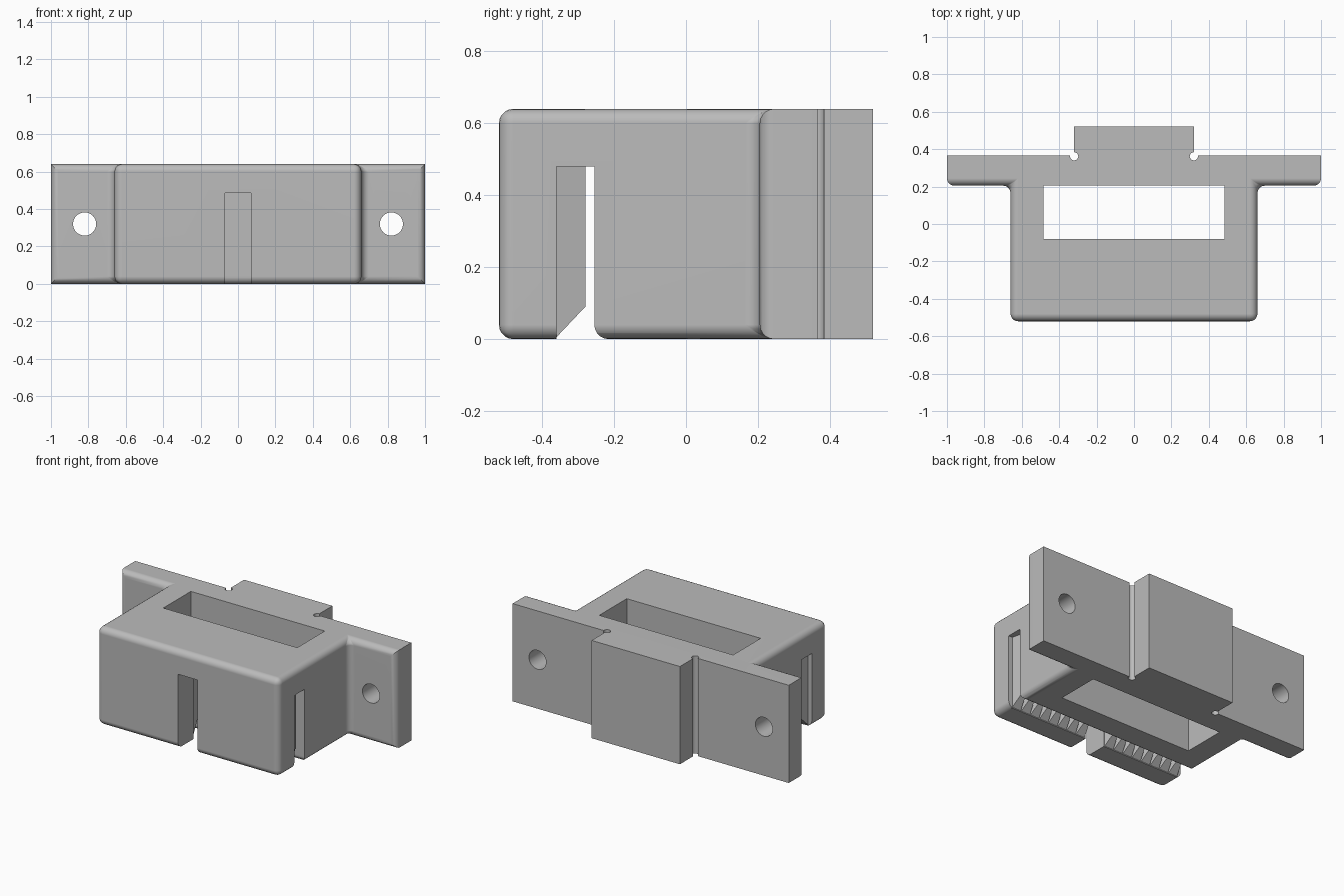
import bpy, bmesh, math
from mathutils import Vector

cube = bpy.data.objects.get("Cube")
if cube:
    bpy.data.objects.remove(cube, do_unlink=True)

grey = bpy.data.materials.new("plain_grey")
grey.use_nodes = True
colour = (0.5, 0.5, 0.5, 1)
grey.diffuse_color = colour
grey.node_tree.nodes["Principled BSDF"].inputs["Base Color"].default_value = colour

H = 0.64          # overall height
R = 0.04          # edge rounding
SLOT_TOP = 0.48


def add_object(name, bm):
    bmesh.ops.recalc_face_normals(bm, faces=bm.faces[:])
    mesh = bpy.data.meshes.new(name)
    bm.to_mesh(mesh)
    bm.free()
    mesh.materials.append(grey)
    obj = bpy.data.objects.new(name, mesh)
    bpy.context.collection.objects.link(obj)
    return obj


def prism_bm(points, axis, lo, hi):
    """Extrude a 2D outline along an axis."""
    def place(p, d):
        a, b = p
        return Vector({"x": (d, a, b), "y": (a, d, b), "z": (a, b, d)}[axis])
    bm = bmesh.new()
    face = bm.faces.new([bm.verts.new(place(p, lo)) for p in points])
    moved = bmesh.ops.extrude_face_region(bm, geom=[face])["geom"]
    verts = [v for v in moved if isinstance(v, bmesh.types.BMVert)]
    bmesh.ops.translate(bm, verts=verts, vec=place((0, 0), hi - lo))
    bmesh.ops.recalc_face_normals(bm, faces=bm.faces[:])
    return bm


def rect(x0, y0, x1, y1):
    return [(x0, y0), (x1, y0), (x1, y1), (x0, y1)]


def circle(cx, cy, r, n=32):
    return [(cx + r * math.cos(math.tau * i / n), cy + r * math.sin(math.tau * i / n))
            for i in range(n)]


def activate(obj):
    bpy.ops.object.select_all(action="DESELECT")
    obj.select_set(True)
    bpy.context.view_layer.objects.active = obj


def cut(obj, points, axis, lo, hi):
    cutter = add_object("cutter", prism_bm(points, axis, lo, hi))
    cutter.hide_render = True
    mod = obj.modifiers.new("cut", "BOOLEAN")
    mod.operation, mod.solver, mod.object = "DIFFERENCE", "EXACT", cutter
    activate(obj)
    bpy.ops.object.modifier_apply(modifier=mod.name)
    bpy.data.objects.remove(cutter, do_unlink=True)


# Body with mounting flanges and rear block, as one mirrored outline
half = [(0.66, -0.52), (0.66, 0.205), (1, 0.205), (1, 0.365), (0.32, 0.365), (0.32, 0.52)]
outline = half + [(-x, y) for x, y in reversed(half)]
bm = prism_bm(outline, "z", 0, H)
front_edges = [e for e in bm.edges if all(v.co.y < 0.21 for v in e.verts)]
bmesh.ops.bevel(bm, geom=front_edges, offset=R, segments=5, profile=0.5,
                affect="EDGES", clamp_overlap=True)
body = add_object("clamp_body", bm)

# Rectangular pocket through the body
cut(body, rect(-0.485, -0.08, 0.485, 0.205), "z", -0.1, H + 0.1)

# Belt slot with a rounded lead-in on its rear wall
back = -0.255
lead = [(back + R - R * math.cos(a), R - R * math.sin(a))
        for a in [math.pi / 2 * i / 5 for i in range(6)]]
slot = [(-0.36, -0.1), (-0.36, SLOT_TOP), (back, SLOT_TOP)] + lead + [(back + R, -0.1)]
cut(body, slot, "x", -1.1, 1.1)

# Gap in the middle of the front wall
cut(body, rect(-0.07, -0.1, 0.07, SLOT_TOP + 0.005), "y", -0.6, back)

# Screw holes and round relief grooves
for side in (-1, 1):
    cut(body, circle(side * 0.82, 0.32, 0.062), "y", 0.1, 0.6)
    cut(body, circle(side * 0.32, 0.362, 0.022, 20), "z", -0.1, H + 0.1)

activate(body)
bpy.ops.object.shade_smooth_by_angle(angle=math.radians(35))
body.modifiers.new("even_shading", "WEIGHTED_NORMAL").keep_sharp = True

# Belt teeth on the inside of the front wall, sloped at the bottom
bm = bmesh.new()
pitch = 0.07
for side in (-1, 1):
    for i in range(8):
        centre = side * (0.075 + pitch * (i + 0.5))
        for v in bmesh.ops.create_cube(bm, size=2)["verts"]:
            tip = v.co.y > 0
            width = 0.012 if tip else 0.034
            bottom = 0.09 if tip else 0
            v.co = (centre + v.co.x * width, -0.28 if tip else -0.365,
                    SLOT_TOP + 0.01 if v.co.z > 0 else bottom)
add_object("belt_teeth", bm)
